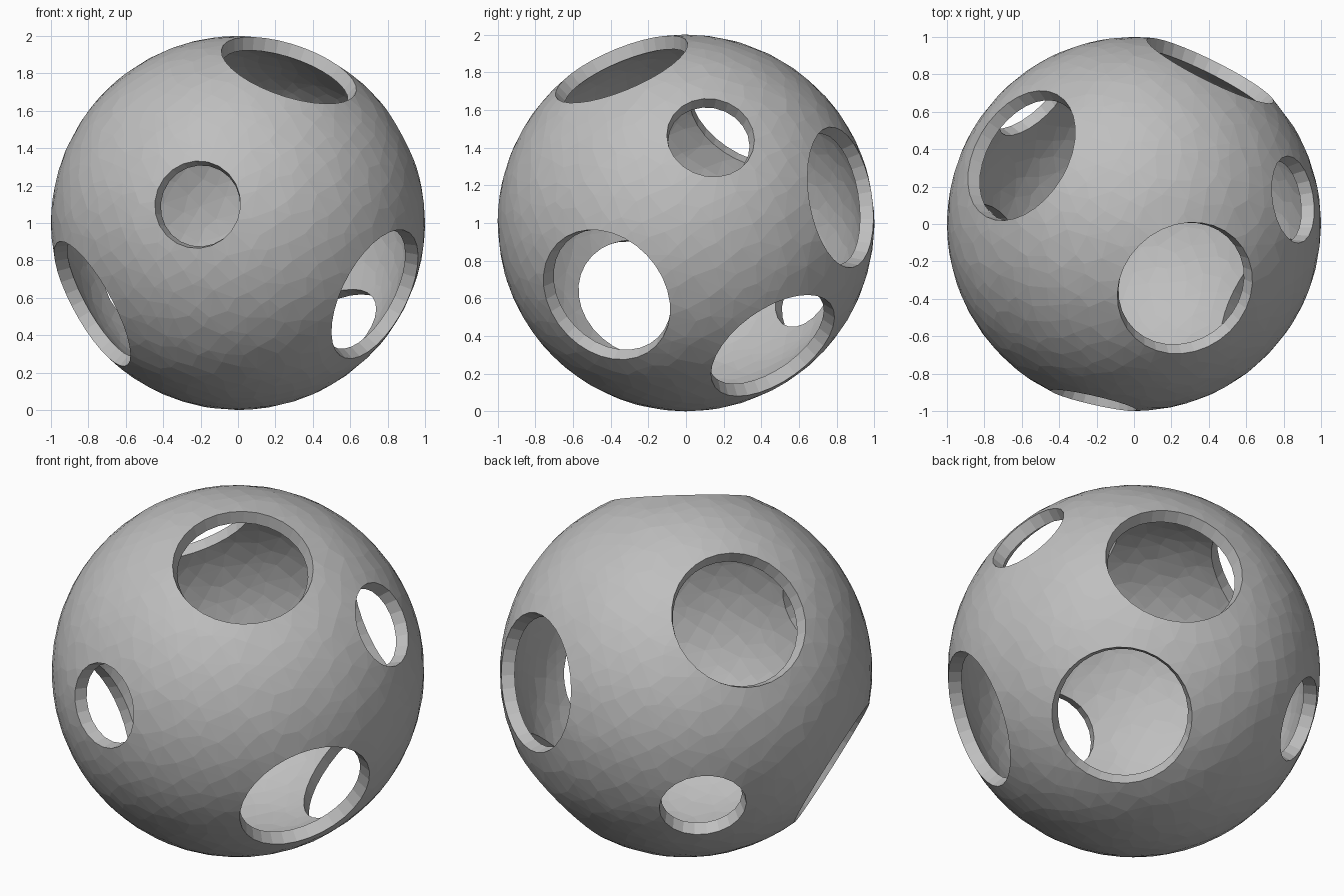
import bpy
import bmesh
import math
import random
from mathutils import Vector

random.seed(4)

cube = bpy.data.objects.get("Cube")
if cube:
    bpy.data.objects.remove(cube, do_unlink=True)

LARGE, SMALL = 0.378, 0.235      # hole radii
INNER = 0.928                    # inner surface as a share of the outer
POINTS = 1250                    # surface points before the holes are cleared

# Holes: direction from the centre, radius
HOLES = [
    ((0.27, -0.34, 0.81), LARGE),
    ((0.73, -0.42, -0.38), LARGE),
    ((-0.775, -0.25, -0.43), LARGE),
    ((0.405, 0.815, 0.135), LARGE),
    ((0.47, 0.46, -0.65), LARGE),
    ((-0.60, 0.365, 0.60), LARGE),
    ((-0.22, -0.96, 0.10), SMALL),
    ((0.845, 0.13, 0.45), SMALL),
    ((-0.585, 0.678, -0.379), SMALL),
]
holes = [(Vector(d).normalized(), r) for d, r in HOLES]


def clear_of_holes(p, margin=0.05):
    return all(p.angle(n) > math.asin(r) + margin for n, r in holes)


def ring(n, r):
    """Points of a circular hole edge lying on the unit sphere."""
    side = n.orthogonal().normalized()
    other = n.cross(side)
    count = 32 if r == LARGE else 22
    for i in range(count):
        a = math.tau * i / count
        yield n * math.sqrt(1 - r * r) + (side * math.cos(a) + other * math.sin(a)) * r


def scattered_points():
    """Slightly irregular, even spread of points on the unit sphere."""
    for axis in range(3):
        for sign in (-1, 1):
            p = Vector()
            p[axis] = sign
            yield p
    golden = math.pi * (3 - math.sqrt(5))
    for i in range(POINTS):
        z = 1 - (2 * i + 1) / POINTS
        s = math.sqrt(1 - z * z)
        p = Vector((s * math.cos(golden * i), s * math.sin(golden * i), z))
        p += Vector([random.uniform(-0.028, 0.028) for _ in range(3)])
        yield p.normalized()


# Outer skin: hull of the hole edges and the scattered points
bm = bmesh.new()
for p in scattered_points():
    if clear_of_holes(p):
        bm.verts.new(p)
for n, r in holes:
    for p in ring(n, r):
        bm.verts.new(p)
bmesh.ops.convex_hull(bm, input=bm.verts[:])

# Open the holes by removing the flat caps
caps = [f for f in bm.faces
        if any(f.calc_center_median().dot(n) > math.sqrt(1 - r * r) - 1e-4
               for n, r in holes)]
bmesh.ops.delete(bm, geom=caps, context='FACES')

# Inner skin and the walls of the holes
outer_faces = bm.faces[:]
rims = [e for e in bm.edges if e.is_boundary]
inner = {v: bm.verts.new(v.co * INNER) for v in bm.verts[:]}
for f in outer_faces:
    bm.faces.new([inner[v] for v in reversed(f.verts)])
for e in rims:
    a, b = e.verts
    bm.faces.new((a, b, inner[b], inner[a]))
bmesh.ops.recalc_face_normals(bm, faces=bm.faces[:])
bmesh.ops.translate(bm, verts=bm.verts[:], vec=(0, 0, 1))

mesh = bpy.data.meshes.new("hollow_sphere")
bm.to_mesh(mesh)
bm.free()
shell = bpy.data.objects.new("hollow_sphere", mesh)
bpy.context.collection.objects.link(shell)

# Plain grey
grey = bpy.data.materials.new("grey")
grey.use_nodes = True
colour = (0.52, 0.52, 0.52, 1)
grey.diffuse_color = colour
grey.node_tree.nodes["Principled BSDF"].inputs["Base Color"].default_value = colour
mesh.materials.append(grey)
